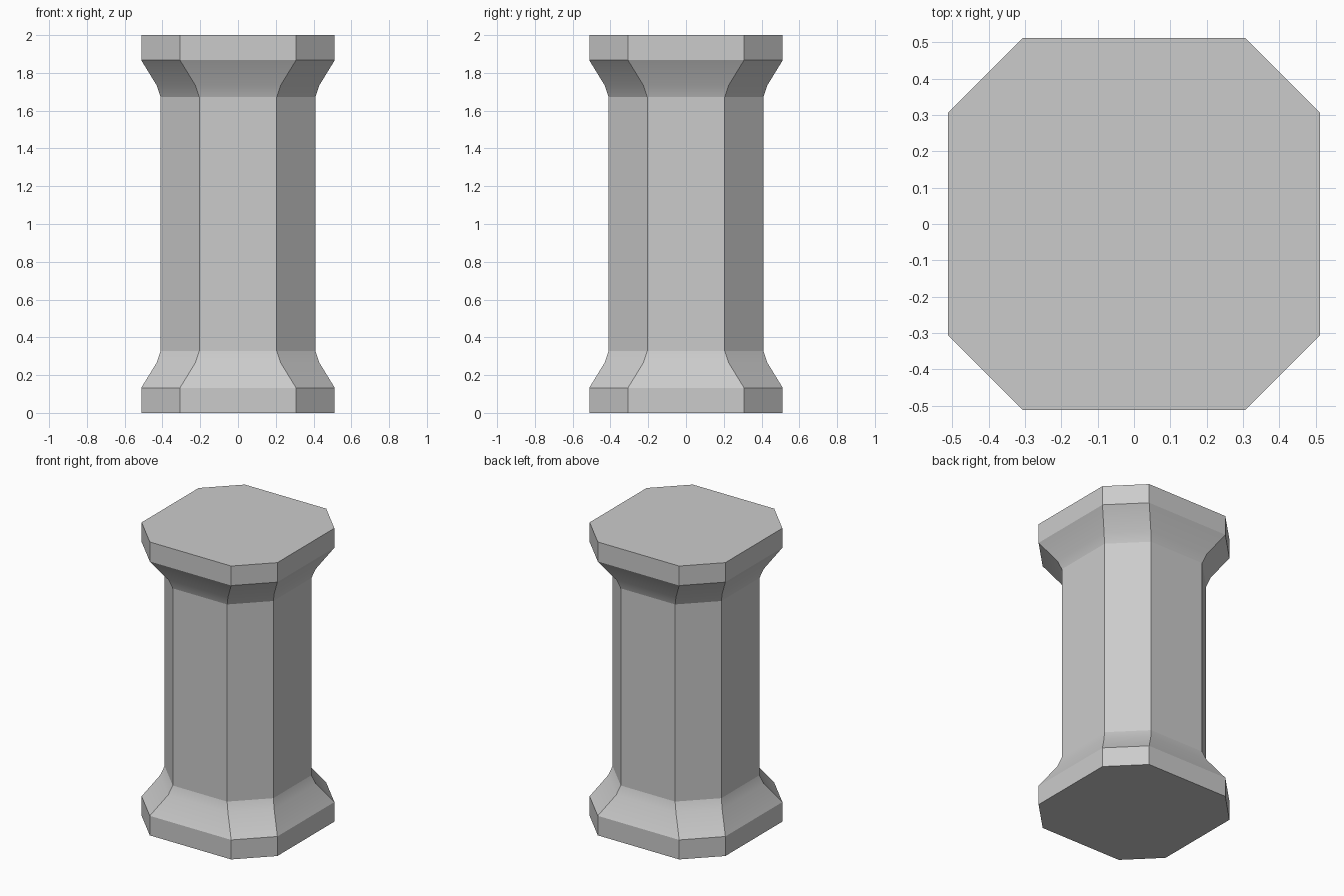
import bpy, bmesh, math

if "Cube" in bpy.data.objects:
    bpy.data.objects.remove(bpy.data.objects["Cube"])

CHAMFER = 0.205  # corner cut, constant over the full height

# Half profile: (half width, height); mirrored about mid height
lower = [(0.512, 0.0), (0.512, 0.133), (0.43, 0.267), (0.41, 0.328)]
profile = lower + [(h, 2.0 - z) for h, z in reversed(lower)]


def octagon(bm, h, z):
    a = h - CHAMFER
    pts = [(h, -a), (h, a), (a, h), (-a, h), (-h, a), (-h, -a), (-a, -h), (a, -h)]
    return [bm.verts.new((x, y, z)) for x, y in pts]


# Column: stacked octagonal rings with closed ends
bm = bmesh.new()
rings = [octagon(bm, h, z) for h, z in profile]
for r0, r1 in zip(rings, rings[1:]):
    for i in range(8):
        j = (i + 1) % 8
        bm.faces.new((r0[i], r0[j], r1[j], r1[i]))
bm.faces.new(rings[0][::-1])
bm.faces.new(rings[-1])
bmesh.ops.recalc_face_normals(bm, faces=bm.faces)

mesh = bpy.data.meshes.new("column")
bm.to_mesh(mesh)
bm.free()
column = bpy.data.objects.new("column", mesh)
bpy.context.collection.objects.link(column)

# Smooth only the flares
bpy.context.view_layer.objects.active = column
column.select_set(True)
bpy.ops.object.shade_smooth_by_angle(angle=math.radians(16))
